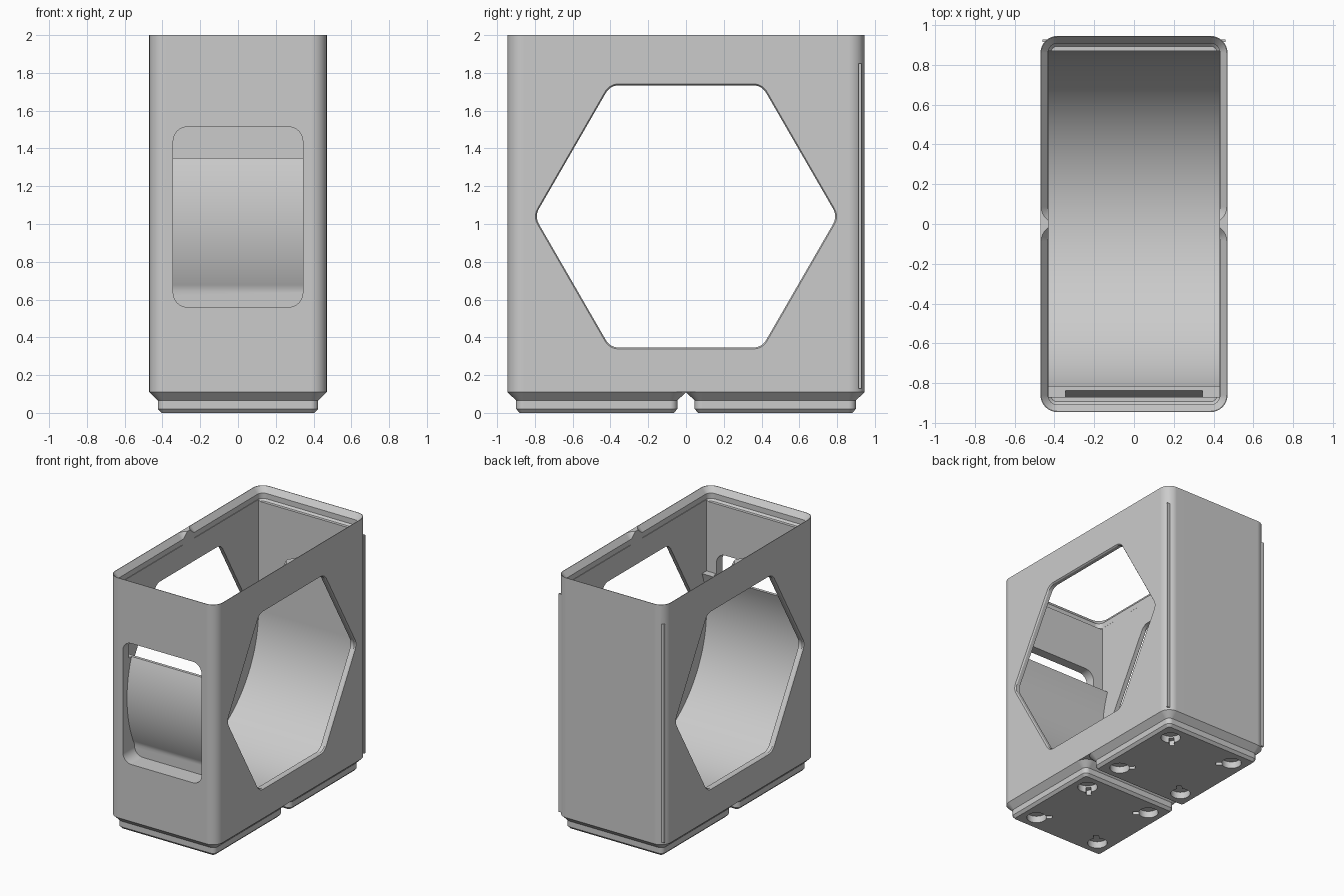
import bpy, bmesh
from math import sin, cos, radians, pi
from mathutils import Vector

cube = bpy.data.objects.get("Cube")
if cube:
    bpy.data.objects.remove(cube)

W, L, H = 0.47, 0.945, 2.0      # half width, half length, height
CELL = L / 2                    # half length of one foot
AXIS_Z, ROLL_R = 1.04, 0.87     # cradle centre height and radius

plastic = bpy.data.materials.new("grey plastic")
plastic.use_nodes = True
colour = (0.6, 0.6, 0.6, 1)
plastic.diffuse_color = colour
plastic.node_tree.nodes["Principled BSDF"].inputs["Base Color"].default_value = colour


def loft(name, rings):
    """Closed solid through rings of equal point count."""
    bm = bmesh.new()
    loops = [[bm.verts.new(p) for p in ring] for ring in rings]
    n = len(loops[0])
    for a, b in zip(loops, loops[1:]):
        for i in range(n):
            j = (i + 1) % n
            bm.faces.new((a[i], a[j], b[j], b[i]))
    bm.faces.new(loops[0][::-1])
    bm.faces.new(loops[-1])
    bmesh.ops.recalc_face_normals(bm, faces=bm.faces)
    mesh = bpy.data.meshes.new(name)
    bm.to_mesh(mesh)
    bm.free()
    mesh.materials.append(plastic)
    ob = bpy.data.objects.new(name, mesh)
    bpy.context.collection.objects.link(ob)
    return ob


def arc(cx, cy, r, start, end, steps):
    return [(cx + r * cos(radians(start + (end - start) * i / steps)),
             cy + r * sin(radians(start + (end - start) * i / steps)))
            for i in range(steps + 1)]


def rounded_rect(hx, hy, r, cx=0, cy=0):
    pts = []
    for k, (sx, sy) in enumerate(((1, 1), (-1, 1), (-1, -1), (1, -1))):
        pts += arc(cx + sx * (hx - r), cy + sy * (hy - r), r, 90 * k, 90 * k + 90, 8)
    return pts


def rounded_hex(size, r):
    pts = []
    inner = size - r / cos(pi / 6)
    for k in range(6):
        a = radians(60 * k)
        pts += arc(inner * cos(a), AXIS_Z + inner * sin(a), r, 60 * k - 30, 60 * k + 30, 6)
    return pts


def along_x(pts, x):
    return [Vector((x, a, b)) for a, b in pts]


def along_y(pts, y):
    return [Vector((a, y, b)) for a, b in pts]


def along_z(pts, z):
    return [Vector((a, b, z)) for a, b in pts]


def box(name, x0, x1, y0, y1, z0, z1):
    rect = [(x0, y0), (x1, y0), (x1, y1), (x0, y1)]
    return loft(name, [along_z(rect, z0), along_z(rect, z1)])


def combine(target, tool, operation="DIFFERENCE"):
    """Apply a boolean and delete its helper."""
    mod = target.modifiers.new("cut", "BOOLEAN")
    mod.operation, mod.solver, mod.object = operation, "EXACT", tool
    bpy.context.view_layer.update()
    mesh = bpy.data.meshes.new_from_object(
        target.evaluated_get(bpy.context.evaluated_depsgraph_get()))
    target.modifiers.clear()
    target.data = mesh
    bpy.data.objects.remove(tool)


def cell_loft(name, cy, profile):
    return loft(name, [along_z(rounded_rect(W - o, CELL - o, max(0.085 - o, 0.02), 0, cy), z)
                       for z, o in profile])


# Outer shell
holder = loft("holder_body", [along_z(rounded_rect(W, L, 0.085), z) for z in (0.11, H)])

# Curved roll cradle, with a ledge at the front and a straight back
cradle = [(-ROLL_R, 2.1), (-ROLL_R, 1.35)]
cradle += arc(0, AXIS_Z, ROLL_R, 159.1, 360, 64) + [(ROLL_R, 2.1)]
combine(holder, loft("cradle_cutter", [along_x(cradle, x) for x in (-0.43, 0.43)]))

# Hexagonal side openings with a chamfered rim
hexes = ((-0.49, 0.825), (-0.46, 0.802), (0.46, 0.802), (0.49, 0.825))
combine(holder, loft("hex_cutter", [along_x(rounded_hex(s, 0.08), x) for x, s in hexes]))

# Front window, leaving a thin curved wall behind it
window = loft("window_cutter", [along_y(rounded_rect(0.343, 0.477, 0.075, 0, 1.037), y)
                                for y in (-1.0, -0.8)])
drum = arc(0, AXIS_Z, ROLL_R + 0.022, 0, 357, 119)
combine(window, loft("drum_cutter", [along_x(drum, x) for x in (-0.6, 0.6)]))
combine(holder, window)

for side in (-1, 1):
    cy = side * CELL
    # Stacking lip
    combine(holder, cell_loft("lip_cutter", cy, [(1.9, 0.052), (1.915, 0.038), (1.957, 0.038),
                                                 (H, 0.004), (2.05, 0.004)]))
    # Stepped foot with four keyed magnet holes
    foot = cell_loft("foot", cy, [(0, 0.065), (0.02, 0.046), (0.065, 0.046), (0.11, 0)])
    for sx in (-1, 1):
        for sy in (-1, 1):
            hx, hy = sx * 0.29, cy + sy * 0.29
            hole = arc(hx, hy, 0.072, 0, 350, 35)
            combine(foot, loft("hole_cutter", [along_z(hole, z) for z in (-0.05, 0.053)]))
            centre = Vector((hx - sx * 0.055, hy - sy * 0.055))
            d, n = Vector((sx, sy)) * 0.025, Vector((-sy, sx)) * 0.013
            slot = [centre + d + n, centre - d + n, centre - d - n, centre + d - n]
            combine(foot, loft("slot_cutter", [along_z(slot, z) for z in (-0.05, 0.04)]))
    combine(holder, foot, "UNION")

# Thin ribs down the two rear corners
for side in (-1, 1):
    xs = sorted((side * 0.425, side * 0.46))
    combine(holder, box("rib", *xs, 0.914, 0.928, 0.13, 1.85), "UNION")

# Shading
bpy.ops.object.select_all(action="DESELECT")
holder.select_set(True)
bpy.context.view_layer.objects.active = holder
bpy.ops.object.shade_smooth_by_angle(angle=radians(28))
weighted = holder.modifiers.new("even_normals", "WEIGHTED_NORMAL")
weighted.keep_sharp = True
